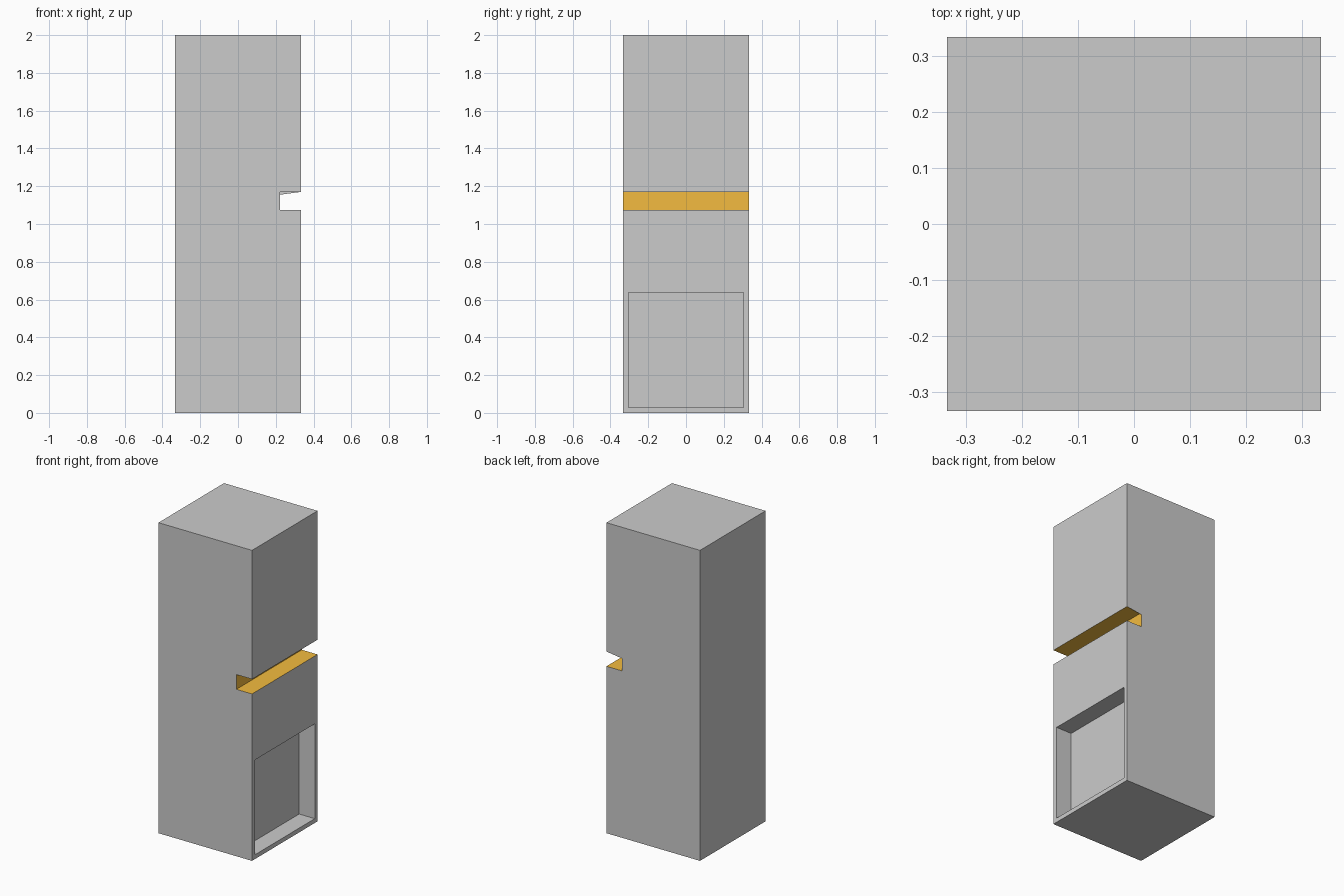
import bpy
import bmesh
from mathutils import Vector

if "Cube" in bpy.data.objects:
    bpy.data.objects.remove(bpy.data.objects["Cube"])

H = 1 / 3          # half width of the cabinet
IN = 0.222         # depth position of both recesses
Z0, Z1 = 1.075, 1.17   # coloured slot, bottom and top

# Side profile (x, z), running up the right side through the slot
profile = [(-H, 0), (H, 0), (H, 2 / 3), (H, Z0), (IN, Z0), (IN, Z1), (H, Z1), (H, 2), (-H, 2)]

bm = bmesh.new()
front = [bm.verts.new((x, -H, z)) for x, z in profile]
back = [bm.verts.new((x, H, z)) for x, z in profile]
n = len(profile)

# Outer walls, with the three slot faces coloured
walls = []
for i in range(n):
    j = (i + 1) % n
    f = bm.faces.new((front[i], back[i], back[j], front[j]))
    f.material_index = 1 if i in (3, 4, 5) else 0
    walls.append(f)
bm.faces.new(front)

# Back panel, whose slot corner dips slightly below the slot ceiling
dip = bm.verts.new((IN, H, Z1 - 0.015))
bm.faces.new([dip if i == 5 else back[i] for i in reversed(range(n))])
bm.normal_update()
for f in bm.faces:
    c = f.calc_center_median()
    # keep the end caps and walls facing outwards
    if len(f.verts) > 4 and f.normal.y * c.y < 0:
        f.normal_flip()
if walls[1].normal.x < 0:
    for f in walls:
        f.normal_flip()

# Collection opening: inset the lower right panel, then push it inwards
panel = walls[1]
bm.normal_update()
bmesh.ops.inset_region(bm, faces=[panel], thickness=0.028, use_even_offset=True)
ext = bmesh.ops.extrude_discrete_faces(bm, faces=[panel])
rim_face = ext["faces"][0]
bmesh.ops.translate(bm, verts=rim_face.verts[:], vec=Vector((IN - H, 0, 0)))

bm.normal_update()
mesh = bpy.data.meshes.new("cabinet")
bm.to_mesh(mesh)
bm.free()

cabinet = bpy.data.objects.new("cabinet", mesh)
bpy.context.collection.objects.link(cabinet)

# Plain grey body and orange slot
grey = bpy.data.materials.new("grey")
grey.diffuse_color = (0.8, 0.8, 0.8, 1)
grey.use_nodes = True
grey.node_tree.nodes["Principled BSDF"].inputs["Base Color"].default_value = grey.diffuse_color
orange = bpy.data.materials.new("orange")
orange.diffuse_color = (0.9, 0.5, 0.05, 1)
orange.use_nodes = True
orange.node_tree.nodes["Principled BSDF"].inputs["Base Color"].default_value = orange.diffuse_color
mesh.materials.append(grey)
mesh.materials.append(orange)
